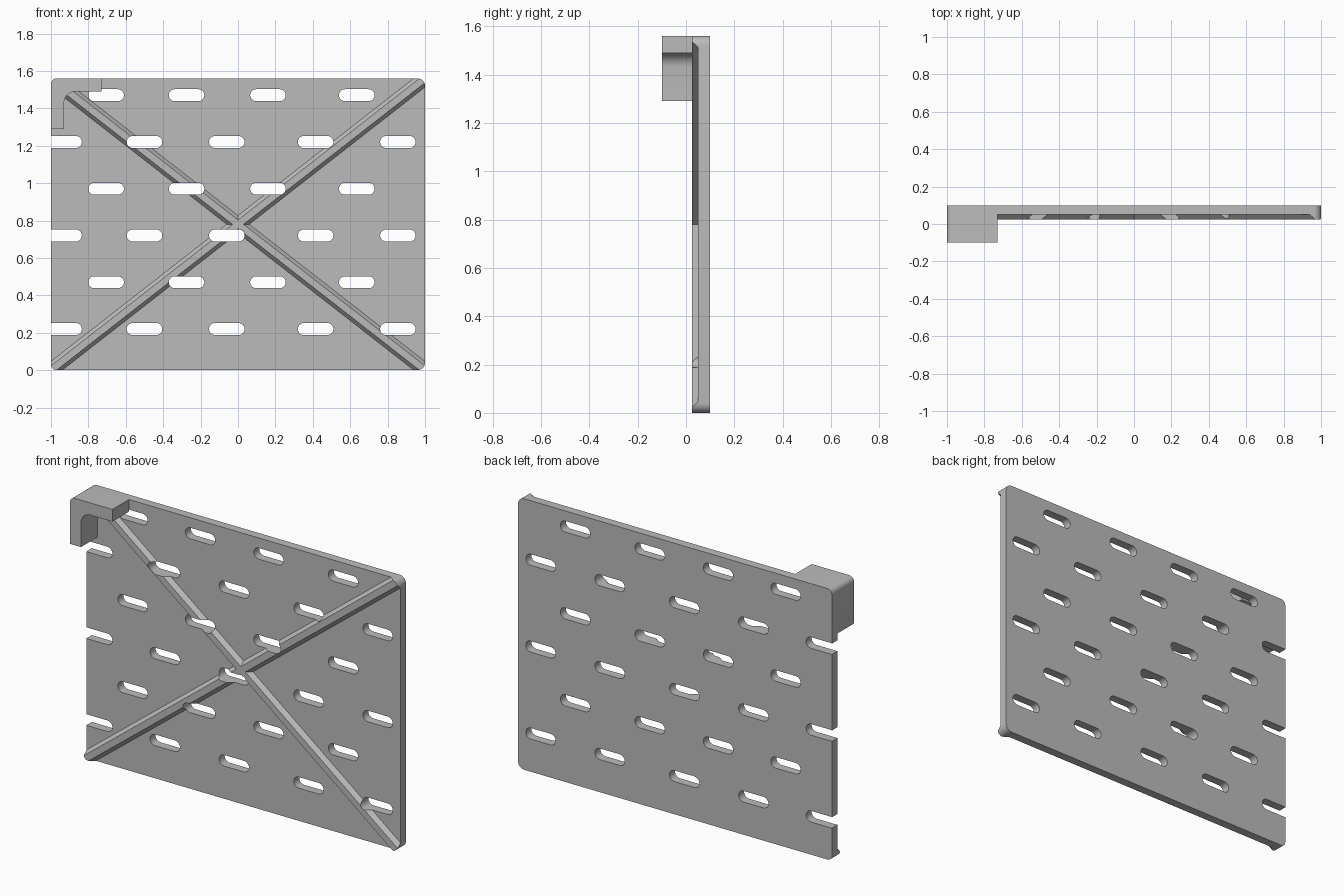
import bpy
import bmesh
from math import pi, cos, sin, hypot
from mathutils import Vector

default = bpy.data.objects.get("Cube")
if default:
    bpy.data.objects.remove(default, do_unlink=True)

grey = bpy.data.materials.new("plain grey")
grey.use_nodes = True
grey.diffuse_color = (0.5, 0.5, 0.5, 1)
grey.node_tree.nodes["Principled BSDF"].inputs["Base Color"].default_value = (0.5, 0.5, 0.5, 1)

WIDTH, HEIGHT = 2.0, 1.56
RIB_FRONT, PLATE_FRONT, BACK = 0.025, 0.05, 0.10


def rounded(corners, steps=6):
    """Round each (x, z, radius) corner of an outline."""
    outline = []
    for i, (x, z, r) in enumerate(corners):
        here = Vector((x, z))
        before = Vector(corners[i - 1][:2]) - here
        after = Vector(corners[(i + 1) % len(corners)][:2]) - here
        if r == 0:
            outline.append(here)
            continue
        a, b = before.normalized() * r, after.normalized() * r
        for k in range(steps + 1):
            t = k / steps * pi / 2
            outline.append(here + a * (1 - sin(t)) + b * (1 - cos(t)))
    return outline


def add_prism(bm, outline, y0, y1):
    """Extrude an x-z outline along y."""
    face = bm.faces.new([bm.verts.new((p[0], y0, p[1])) for p in outline])
    moved = bmesh.ops.extrude_face_region(bm, geom=[face])["geom"]
    bmesh.ops.translate(bm, vec=(0, y1 - y0, 0),
                        verts=[v for v in moved if isinstance(v, bmesh.types.BMVert)])


def make_object(name, bm):
    bmesh.ops.recalc_face_normals(bm, faces=bm.faces)
    mesh = bpy.data.meshes.new(name)
    bm.to_mesh(mesh)
    bm.free()
    mesh.materials.append(grey)
    obj = bpy.data.objects.new(name, mesh)
    bpy.context.collection.objects.link(obj)
    return obj


def prism(name, outline, y0, y1):
    bm = bmesh.new()
    add_prism(bm, outline, y0, y1)
    return make_object(name, bm)


def boolean(obj, other, operation):
    mod = obj.modifiers.new("cut", "BOOLEAN")
    mod.operation, mod.object, mod.solver = operation, other, "EXACT"
    bpy.context.view_layer.objects.active = obj
    bpy.ops.object.modifier_apply(modifier=mod.name)


# Plate with rounded corners
sheet = rounded([(-1, 0, .03), (1, 0, .04), (1, HEIGHT, .04), (-1, HEIGHT, .03)])
plate = prism("back_plate", sheet, PLATE_FRONT, BACK)

# Corner hook
hook_outline = rounded([(-1, 1.29, 0), (-.93, 1.29, 0), (-.93, 1.49, .06),
                        (-.73, 1.49, 0), (-.73, HEIGHT, 0), (-1, HEIGHT, .03)])
hook = prism("corner_hook", hook_outline, -0.10, PLATE_FRONT)

# Staggered slots, those on the left edge stay open
slot_bm = bmesh.new()
for row in range(6):
    columns = (-.93, -.5, -.06, .415, .855) if row % 2 == 0 else (-.705, -.275, .16, .635)
    z = 0.22 + row * 0.25
    for x in columns:
        add_prism(slot_bm, rounded([(x - .095, z - .032, .0319), (x + .095, z - .032, .0319),
                                    (x + .095, z + .032, .0319), (x - .095, z + .032, .0319)]),
                  -0.2, 0.2)
slots = make_object("slot_cutter", slot_bm)
clip = prism("outline_cutter", sheet, -0.2, 0.2)

# Two diagonal ribs with sloping sides
ribs = []
for name, side in (("rising_rib", 1), ("falling_rib", -1)):
    length = hypot(WIDTH, HEIGHT)
    along = Vector((side * WIDTH, 0, HEIGHT)) / length
    across = Vector((-along.z, 0, along.x))
    start = Vector((0, 0, HEIGHT / 2)) - along * (length / 2 + .1)
    if side < 0:
        length -= 0.1
    bm = bmesh.new()
    profile = [(-.037, .06), (-.037, PLATE_FRONT), (-.018, RIB_FRONT),
               (.018, RIB_FRONT), (.037, PLATE_FRONT), (.037, .06)]
    face = bm.faces.new([bm.verts.new(start + across * w + Vector((0, y, 0))) for w, y in profile])
    moved = bmesh.ops.extrude_face_region(bm, geom=[face])["geom"]
    bmesh.ops.translate(bm, vec=along * (length + .1),
                        verts=[v for v in moved if isinstance(v, bmesh.types.BMVert)])
    rib = make_object(name, bm)
    boolean(rib, clip, "INTERSECT")
    ribs.append(rib)

for part in [plate] + ribs:
    boolean(part, slots, "DIFFERENCE")
for cutter in (slots, clip):
    bpy.data.objects.remove(cutter, do_unlink=True)

# Smooth the rounded ends, keep edges sharp
bpy.ops.object.select_all(action="DESELECT")
for part in [plate, hook] + ribs:
    part.select_set(True)
bpy.context.view_layer.objects.active = plate
bpy.ops.object.shade_smooth_by_angle(angle=pi / 6)
